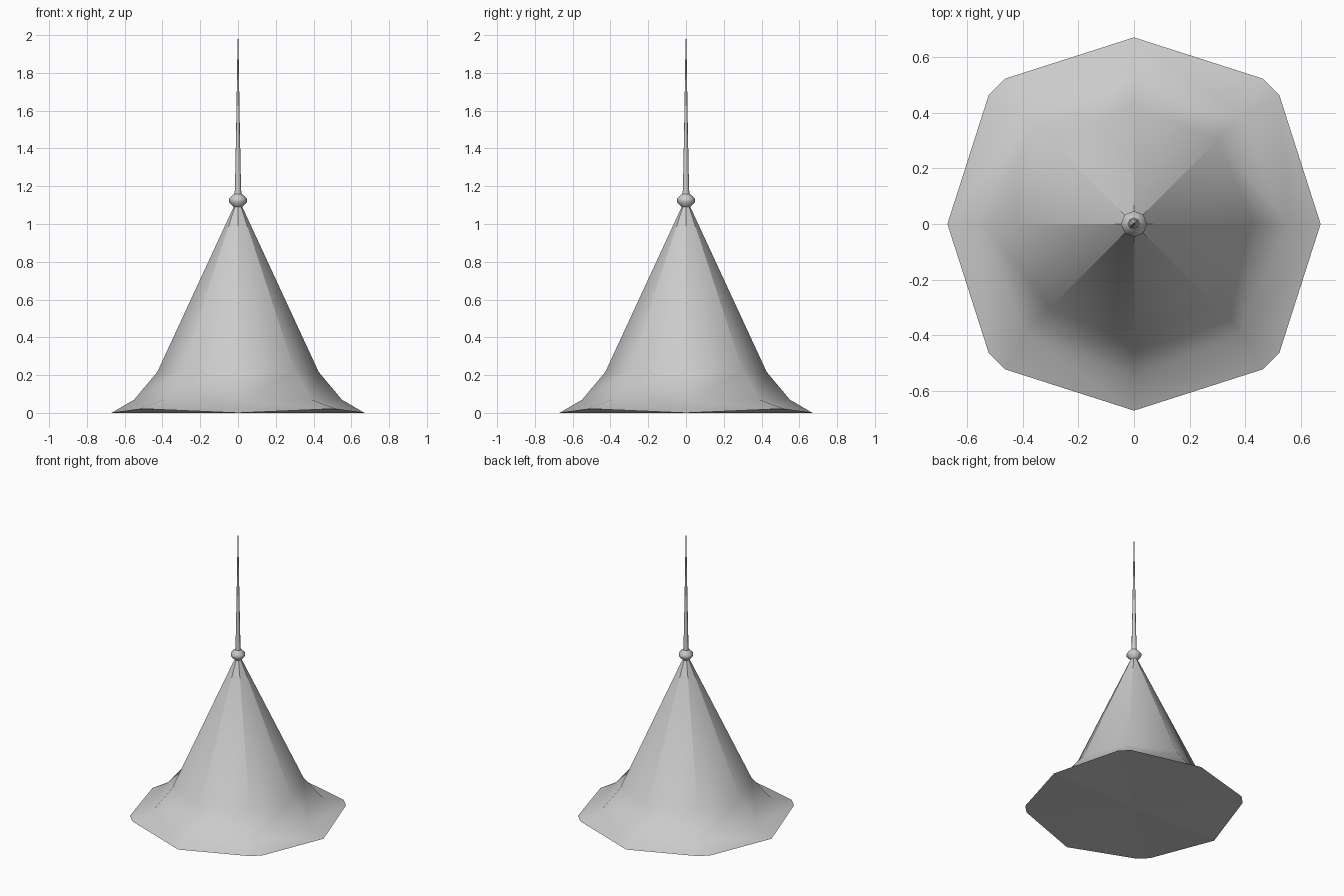
import bpy
import bmesh
from math import cos, sin, radians

SIDES = 8

# Remove the default cube
cube = bpy.data.objects.get("Cube")
if cube:
    bpy.data.objects.remove(cube)

# Single grey material
grey = bpy.data.materials.new("light_grey")
grey.use_nodes = True
colour = (0.6, 0.6, 0.6, 1)
grey.diffuse_color = colour
bsdf = grey.node_tree.nodes["Principled BSDF"]
bsdf.inputs["Base Color"].default_value = colour


def finish(bm, name):
    mesh = bpy.data.meshes.new(name)
    bm.to_mesh(mesh)
    bm.free()
    mesh.materials.append(grey)
    obj = bpy.data.objects.new(name, mesh)
    bpy.context.collection.objects.link(obj)
    return obj


def ring(bm, radius, z):
    return [bm.verts.new((radius * cos(radians(45 * i)), radius * sin(radians(45 * i)), z))
            for i in range(SIDES)]


def bridge(bm, low, high):
    for i in range(SIDES):
        j = (i + 1) % SIDES
        bm.faces.new((low[i], low[j], high[j], high[i]))


def lathe(name, profile):
    """Eight-sided smooth turned part with closed ends."""
    bm = bmesh.new()
    rings = [ring(bm, r, z) for r, z in profile]
    for low, high in zip(rings, rings[1:]):
        bridge(bm, low, high)
    bm.faces.new(rings[0][::-1])
    bm.faces.new(rings[-1])
    for f in bm.faces:
        f.smooth = len(f.verts) == 4
    return finish(bm, name)


# Roof: flared octagonal cone with clipped, slightly lifted brim corners
bm = bmesh.new()
skirt = ring(bm, 0.55, 0.07)
eave = ring(bm, 0.427, 0.217)
bridge(bm, skirt, eave)

# Each slope keeps its own apex point so the ridges read crisp near the top
for i in range(SIDES):
    apex = bm.verts.new((0, 0, 1.14))
    bm.faces.new((eave[i], eave[(i + 1) % SIDES], apex))

# Brim outline: one point per axis, two per clipped corner
rim = []
for q in range(4):
    c, s = cos(radians(90 * q)), sin(radians(90 * q))
    for x, y, z in ((0.67, 0, 0), (0.522, 0.462, 0.02), (0.462, 0.522, 0.02)):
        rim.append(bm.verts.new((x * c - y * s, x * s + y * c, z)))
for q in range(4):
    side, first, second = rim[3 * q:3 * q + 3]
    after = rim[(3 * q + 3) % len(rim)]
    a, d, b = skirt[2 * q], skirt[2 * q + 1], skirt[(2 * q + 2) % SIDES]
    bm.faces.new((a, side, first, d))
    bm.faces.new((d, first, second))
    bm.faces.new((d, second, after, b))
for f in bm.faces:
    f.smooth = True

# Closed underside with a hard rim
centre = bm.verts.new((0, 0, 0))
for i, v in enumerate(rim):
    w = rim[(i + 1) % len(rim)]
    bm.faces.new((centre, w, v))
    bm.edges.get((v, w)).smooth = False
finish(bm, "roof")

# Finial bead and tapering spire
lathe("finial_bead", [(0.022, 1.09), (0.047, 1.115), (0.047, 1.135), (0.022, 1.16)])
lathe("spire", [(0.02, 1.14), (0.016, 1.19), (0.009, 1.55), (0.004, 1.87), (0.0008, 2.0)])
